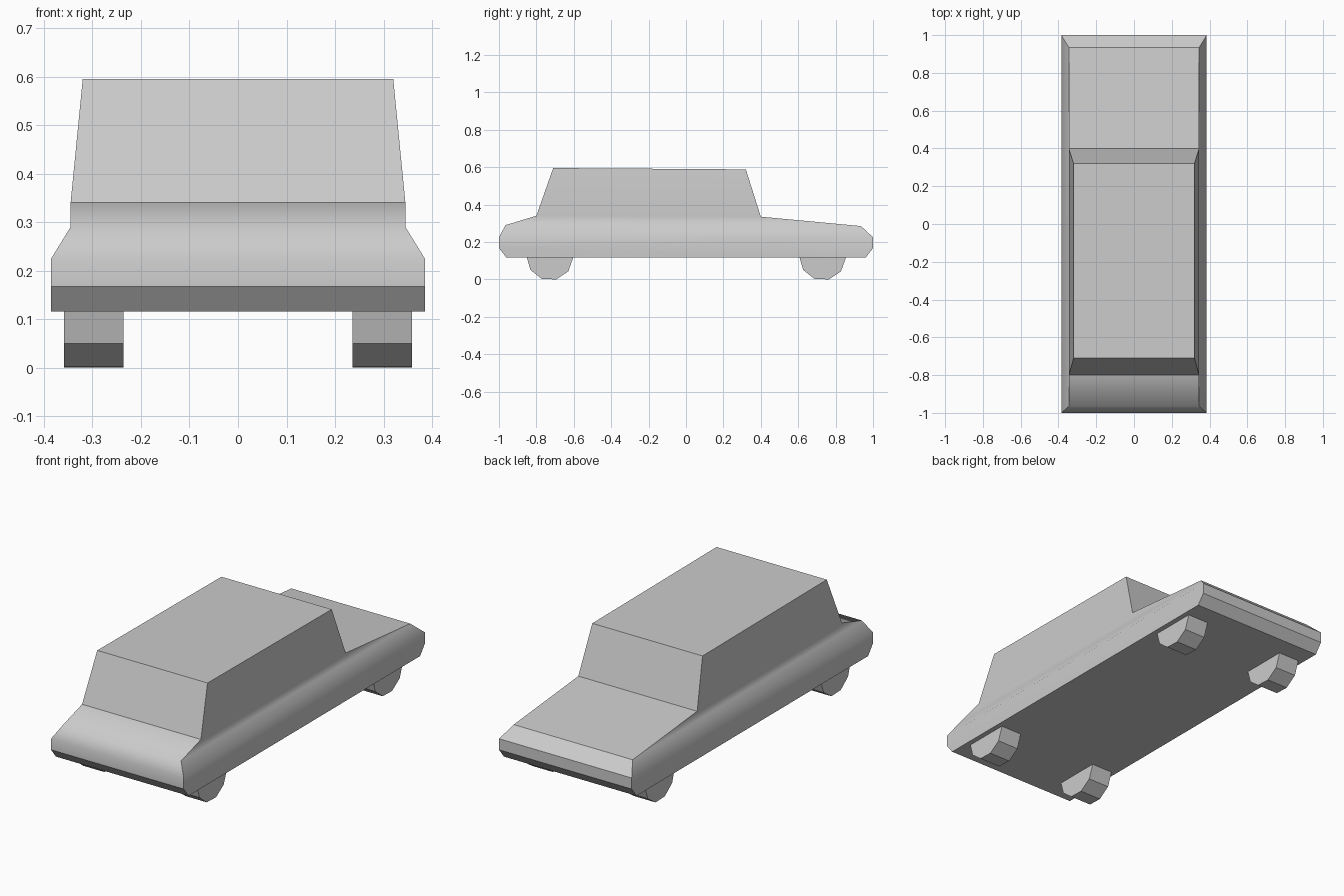
import bpy, bmesh, math
from mathutils import Matrix

cube = bpy.data.objects.get("Cube")
if cube:
    bpy.data.objects.remove(cube)

grey = bpy.data.materials.new("light grey")
grey.use_nodes = True
colour = (0.6, 0.6, 0.6, 1)
grey.diffuse_color = colour
grey.node_tree.nodes["Principled BSDF"].inputs["Base Color"].default_value = colour


def add_object(name, bm):
    bmesh.ops.recalc_face_normals(bm, faces=bm.faces)
    mesh = bpy.data.meshes.new(name)
    bm.to_mesh(mesh)
    bm.free()
    mesh.materials.append(grey)
    obj = bpy.data.objects.new(name, mesh)
    bpy.context.collection.objects.link(obj)
    return obj


# Side outline of the car: (y, z, half width), from the front underside round to the rear
SILL, SHOULDER, ROOF = 0.385, 0.345, 0.32
outline = [
    (-0.96, 0.116, SILL), (-1, 0.167, SILL), (-1, 0.225, SILL),
    (-0.965, 0.29, SHOULDER), (-0.8, 0.34, SHOULDER),
    (-0.71, 0.595, ROOF), (0.32, 0.588, ROOF),
    (0.4, 0.335, SHOULDER), (0.935, 0.285, SHOULDER),
    (1, 0.225, SILL), (1, 0.167, SILL), (0.96, 0.116, SILL),
]
# Side panels as outline indices: lower side, bevelled shoulder, upper side, cabin
panels = [(0, 1, 2, 9, 10, 11), (2, 3, 8, 9), (3, 4, 7, 8), (4, 5, 6, 7)]

# Body shell
bm = bmesh.new()
sides = [[bm.verts.new((s * x, y, z)) for y, z, x in outline] for s in (1, -1)]
left, right = sides
for i in range(len(outline)):
    j = (i + 1) % len(outline)
    bm.faces.new((left[i], left[j], right[j], right[i]))
for side in sides:
    for panel in panels:
        bm.faces.new([side[i] for i in panel])
bmesh.ops.recalc_face_normals(bm, faces=bm.faces)

# Soft shoulders and nose, crisp edges elsewhere
for face in bm.faces:
    face.smooth = True
nose = {left[3], right[3]}
for edge in bm.edges:
    edge.smooth = set(edge.verts) == nose or edge.calc_face_angle() < math.radians(35)
add_object("body", bm)

# Ten-sided wheels
for end, y in (("front", -0.728), ("rear", 0.73)):
    for side, s in (("left", 1), ("right", -1)):
        bm = bmesh.new()
        bmesh.ops.create_cone(bm, cap_ends=True, segments=10,
                              radius1=0.125, radius2=0.125, depth=0.123)
        turn = Matrix.Rotation(math.radians(-2), 4, 'X')
        place = Matrix.Translation((s * 0.297, y, 0.12))
        # Axle along x, with a vertex pointing along y before the slight turn
        lay = Matrix.Rotation(math.radians(90), 4, 'Y')
        bmesh.ops.transform(bm, matrix=place @ turn @ lay, verts=bm.verts)
        add_object(f"{end}_{side}_wheel", bm)
